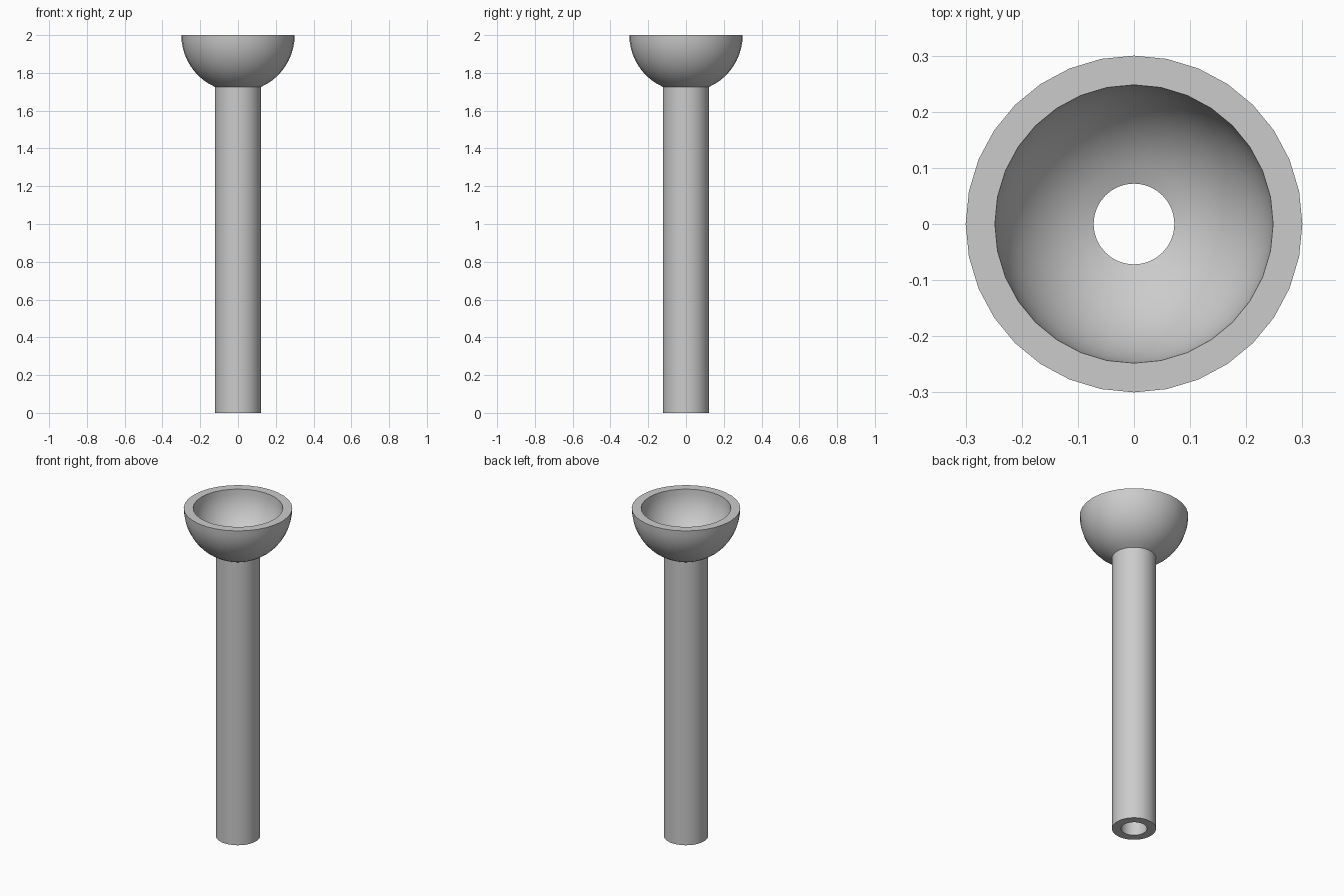
import bpy
import bmesh
from math import sin, cos, asin, pi, radians

cube = bpy.data.objects.get("Cube")
if cube:
    bpy.data.objects.remove(cube, do_unlink=True)

SIDES = 32
TOP = 2.0
BOWL_OUTER, BOWL_INNER = 0.30, 0.248
STEM_OUTER, STEM_INNER = 0.122, 0.072

grey = bpy.data.materials.new("plain grey")
grey.use_nodes = True
colour = (0.6, 0.6, 0.6, 1)
grey.diffuse_color = colour
grey.node_tree.nodes["Principled BSDF"].inputs["Base Color"].default_value = colour


def arc(radius, end_radius, steps=10):
    """Half-bowl profile from the rim down to where it meets end_radius."""
    low = asin(end_radius / radius)
    angles = [pi / 2 + (low - pi / 2) * i / steps for i in range(steps + 1)]
    return [(radius * sin(a), TOP - radius * cos(a)) for a in angles]


def lathe(name, profile):
    """Turn a (radius, height) profile around the z axis."""
    bm = bmesh.new()
    rings = [[bm.verts.new((r * cos(2 * pi * k / SIDES), r * sin(2 * pi * k / SIDES), z))
              for k in range(SIDES)] for r, z in profile]
    for a, b in zip(rings, rings[1:]):
        for k in range(SIDES):
            n = (k + 1) % SIDES
            bm.faces.new((a[k], a[n], b[n], b[k]))
    mesh = bpy.data.meshes.new(name)
    bm.to_mesh(mesh)
    bm.free()
    mesh.materials.append(grey)
    obj = bpy.data.objects.new(name, mesh)
    bpy.context.collection.objects.link(obj)
    bpy.ops.object.select_all(action="DESELECT")
    obj.select_set(True)
    bpy.context.view_layer.objects.active = obj
    bpy.ops.object.shade_smooth_by_angle(angle=radians(30))


# Thick-walled half-sphere bowl, with a flat rim
outside = arc(BOWL_OUTER, STEM_OUTER)
inside = arc(BOWL_INNER, STEM_INNER)
lathe("bowl", outside[::-1] + inside)

# Hollow stem, whose bore opens into the bowl
lathe("stem", [inside[-1], (STEM_INNER, 0), (STEM_OUTER, 0), outside[-1]])
